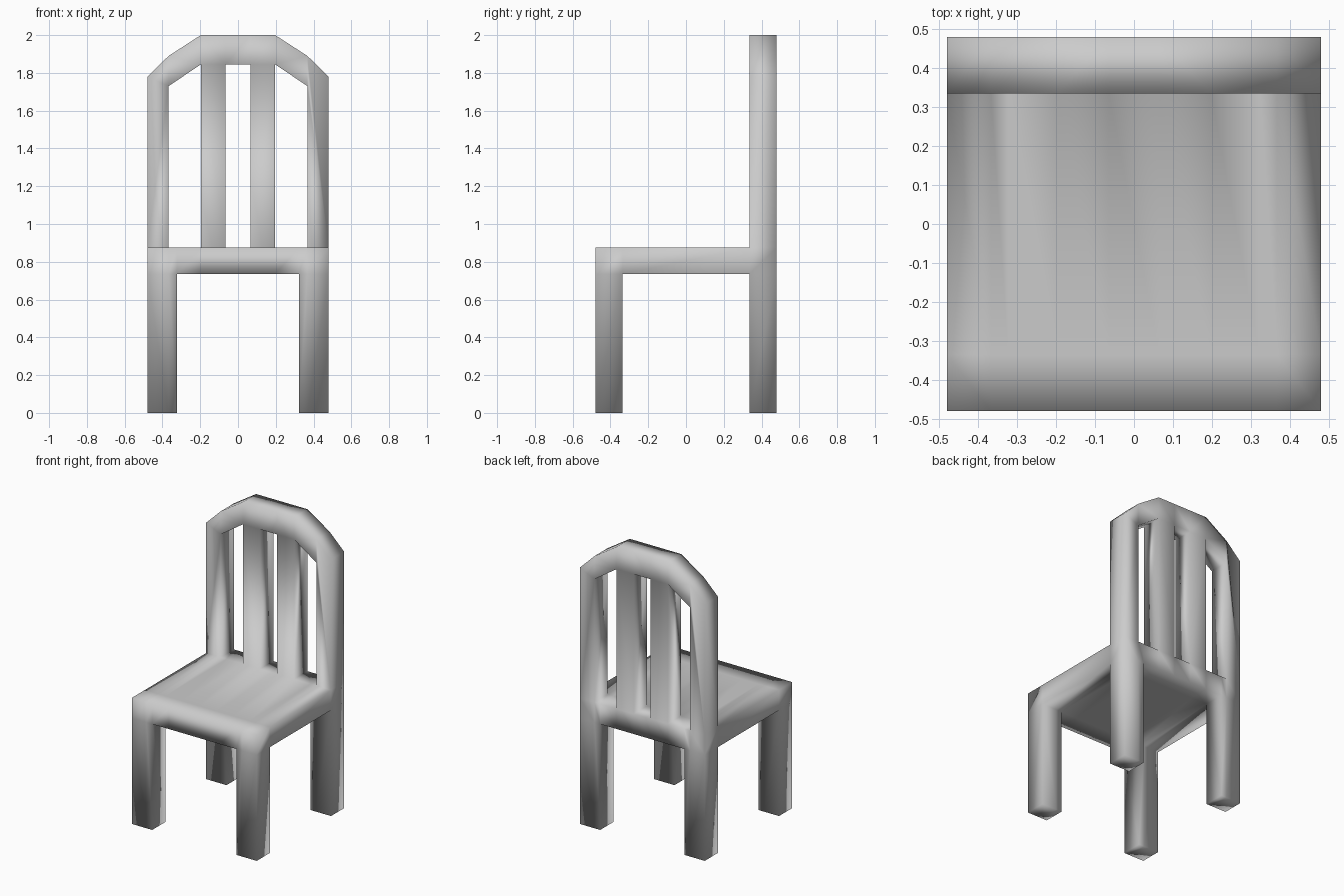
import bpy
import bmesh

if "Cube" in bpy.data.objects:
    bpy.data.objects.remove(bpy.data.objects["Cube"])

bm = bmesh.new()
verts, shell = {}, {}


def vert(x, y, z):
    key = (round(x, 4), round(y, 4), round(z, 4))
    if key not in verts:
        verts[key] = bm.verts.new(key)
    return verts[key]


def block(outline, y0, y1):
    """Extrude a front-view (x, z) outline from y0 to y1; walls shared by two blocks cancel out."""
    a = [vert(x, y0, z) for x, z in outline]
    b = [vert(x, y1, z) for x, z in outline]
    n = len(outline)
    walls = [(a[i], a[(i + 1) % n], b[(i + 1) % n], b[i]) for i in range(n)]
    for face in [a, b] + walls:
        key = frozenset(face)
        if key in shell:
            del shell[key]
        else:
            shell[key] = face


def box(x0, x1, y0, y1, z0, z1):
    block([(x0, z0), (x1, z0), (x1, z1), (x0, z1)], y0, y1)


def mirrored(outline, y0, y1):
    block(outline, y0, y1)
    block([(-x, z) for x, z in outline], y0, y1)


SIDE, POST, LEG, SLAT, GAP = 0.48, 0.367, 0.323, 0.197, 0.065
UNDER, SEAT, RAIL, TOP = 0.735, 0.875, 1.845, 2.0
half = [GAP, SLAT, LEG, POST, SIDE]
xs = [-x for x in reversed(half)] + half
ys = [-0.48, -0.335, 0.335, 0.48]

# Seat, divided where legs, posts and slats join it
for x0, x1 in zip(xs, xs[1:]):
    for y0, y1 in zip(ys, ys[1:]):
        box(x0, x1, y0, y1, UNDER, SEAT)

# Four legs
for y0, y1 in (ys[:2], ys[2:]):
    for x0, x1 in ((LEG, POST), (POST, SIDE)):
        mirrored([(x0, 0), (x1, 0), (x1, UNDER), (x0, UNDER)], y0, y1)

# Back posts with sloped shoulders
back = ys[2:]
mirrored([(POST, SEAT), (SIDE, SEAT), (SIDE, 1.78), (POST, 1.89), (POST, 1.73)], *back)

# Arched top rail
mirrored([(SLAT, RAIL), (POST, 1.73), (POST, 1.89), (SLAT, TOP)], *back)
mirrored([(GAP, RAIL), (SLAT, RAIL), (SLAT, TOP), (GAP, TOP)], *back)
box(-GAP, GAP, *back, RAIL, TOP)

# Two slats
mirrored([(GAP, SEAT), (SLAT, SEAT), (SLAT, RAIL), (GAP, RAIL)], *back)

# One continuous, smooth-shaded body
for face in shell.values():
    bm.faces.new(face).smooth = True
bmesh.ops.recalc_face_normals(bm, faces=bm.faces[:])
mesh = bpy.data.meshes.new("chair_body")
bm.to_mesh(mesh)
bm.free()
bpy.context.collection.objects.link(bpy.data.objects.new("chair_body", mesh))
